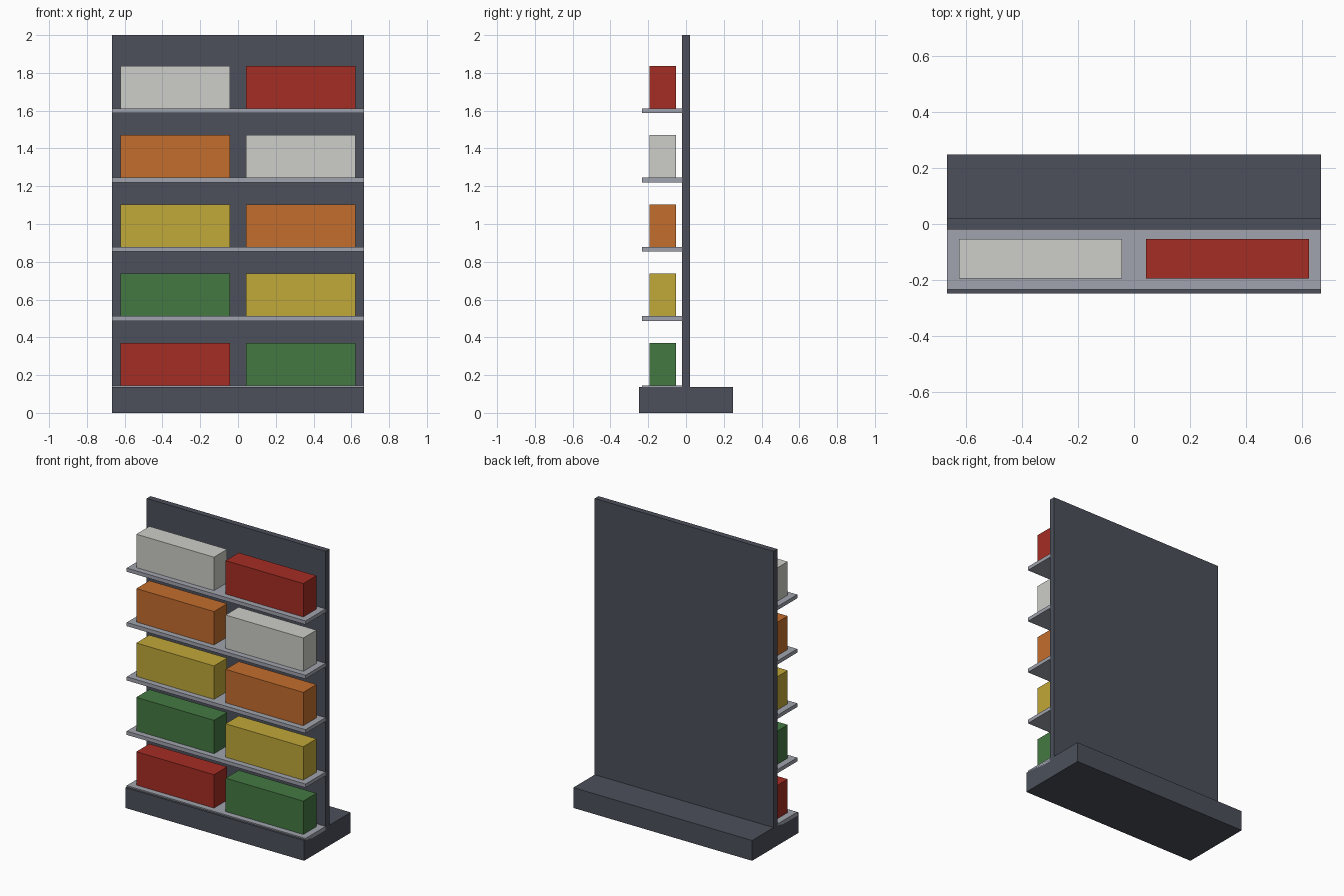
import bpy

cube = bpy.data.objects.get("Cube")
if cube:
    bpy.data.objects.remove(cube, do_unlink=True)


def material(name, srgb):
    """Flat material from 0-255 display values, stored as linear."""
    lin = [((c / 255 + 0.055) / 1.055) ** 2.4 for c in srgb]
    mat = bpy.data.materials.new(name)
    mat.use_nodes = True
    mat.diffuse_color = (*lin, 1)
    mat.node_tree.nodes["Principled BSDF"].inputs["Base Color"].default_value = (*lin, 1)
    return mat


def box(name, mat, x, y, z):
    """Box spanning the given (low, high) range on each axis."""
    spans = (x, y, z)
    bpy.ops.mesh.primitive_cube_add(size=1, location=[(a + b) / 2 for a, b in spans])
    ob = bpy.context.object
    ob.name = name
    ob.scale = [b - a for a, b in spans]
    bpy.ops.object.transform_apply(location=False, rotation=False, scale=True)
    ob.data.materials.append(mat)
    return ob


slate = material("slate_grey", (76, 80, 90))
metal = material("light_metal", (160, 163, 173))
red = material("red", (165, 45, 35))
green = material("green", (68, 121, 66))
yellow = material("yellow", (193, 168, 56))
orange = material("orange", (195, 109, 45))
white = material("off_white", (205, 205, 200))

HALF = 0.667       # half width of the whole unit
PITCH = 0.3667     # spacing between shelves
FIRST = 0.145      # top of the lowest shelf

# Plinth and upright back panel
box("base", slate, (-HALF, HALF), (-0.248, 0.248), (0, 0.137))
box("back_panel", slate, (-HALF, HALF), (-0.02, 0.02), (0.137, 2))

# Shelves, each with two cartons; the colours step along by one per shelf
cycle = [red, green, yellow, orange, white]
for i in range(5):
    top = FIRST + i * PITCH
    box(f"shelf_{i + 1}", metal, (-HALF, HALF), (-0.233, -0.02), (top - 0.025, top))
    for side, cx, mat in (("right", -0.333, cycle[i]),
                          ("left", 0.333, cycle[(i + 1) % 5])):
        box(f"carton_{side}_{i + 1}", mat, (cx - 0.29, cx + 0.29),
            (-0.194, -0.054), (top, top + 0.225))
